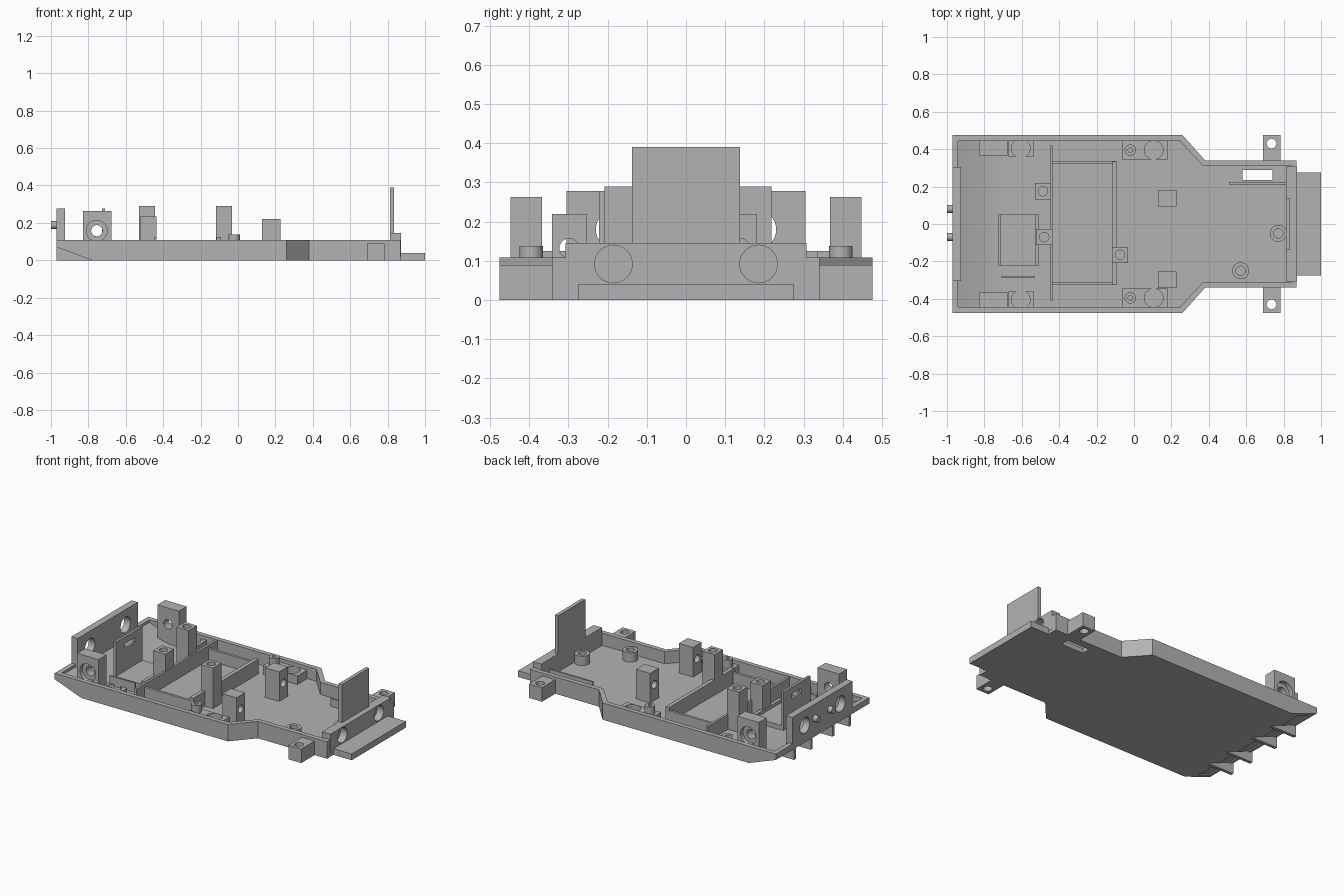
import bpy, bmesh, math
from mathutils import Matrix

cube = bpy.data.objects.get("Cube")
if cube:
    bpy.data.objects.remove(cube, do_unlink=True)

grey = bpy.data.materials.new("plain grey")
grey.use_nodes = True
color = (0.45, 0.45, 0.45, 1)
grey.diffuse_color = color
grey.node_tree.nodes["Principled BSDF"].inputs["Base Color"].default_value = color

FLOOR = 0.03
RIM = 0.108


def make(name, bm):
    bmesh.ops.recalc_face_normals(bm, faces=bm.faces)
    mesh = bpy.data.meshes.new(name)
    bm.to_mesh(mesh)
    bm.free()
    mesh.materials.append(grey)
    ob = bpy.data.objects.new(name, mesh)
    bpy.context.collection.objects.link(ob)
    return ob


def box(name, x0, x1, y0, y1, z0, z1):
    bm = bmesh.new()
    bmesh.ops.create_cube(bm, size=1)
    for v in bm.verts:
        v.co = ((x0 + x1) / 2 + v.co.x * (x1 - x0),
                (y0 + y1) / 2 + v.co.y * (y1 - y0),
                (z0 + z1) / 2 + v.co.z * (z1 - z0))
    return make(name, bm)


def cyl(name, center, r, depth, axis="Z", r2=None):
    bm = bmesh.new()
    bmesh.ops.create_cone(bm, cap_ends=True, segments=32, radius1=r,
                          radius2=r if r2 is None else r2, depth=depth)
    turn = {"X": Matrix.Rotation(math.pi / 2, 4, "Y"),
            "Y": Matrix.Rotation(math.pi / 2, 4, "X"), "Z": Matrix()}[axis]
    bmesh.ops.transform(bm, matrix=Matrix.Translation(center) @ turn, verts=bm.verts)
    return make(name, bm)


def prism(name, points, lo, hi, plane="XY"):
    """Extrude a profile along z (XY) or along y (XZ)."""
    bm = bmesh.new()
    place = (lambda a, b, c: (a, b, c)) if plane == "XY" else (lambda a, b, c: (a, c, b))
    face = bm.faces.new([bm.verts.new(place(a, b, lo)) for a, b in points])
    ext = bmesh.ops.extrude_face_region(bm, geom=[face])
    for g in ext["geom"]:
        if isinstance(g, bmesh.types.BMVert):
            g.co = place(g.co.x, g.co.y if plane == "XY" else g.co.z, hi)
    return make(name, bm)


def cut(ob, *cutters):
    for c in cutters:
        c.hide_render = True
        mod = ob.modifiers.new("cut", "BOOLEAN")
        mod.operation, mod.solver, mod.object = "DIFFERENCE", "EXACT", c
        bpy.context.view_layer.objects.active = ob
        bpy.ops.object.modifier_apply(modifier=mod.name)
        bpy.data.objects.remove(c, do_unlink=True)
    return ob


def mirrored(half):
    return half + [(x, -y) for x, y in reversed(half)]


# Chassis tray with a raked underside at one end
outer = mirrored([(-0.97, 0.475), (0.26, 0.475), (0.38, 0.34), (0.87, 0.34)])
inner = mirrored([(-0.94, 0.445), (0.245, 0.445), (0.368, 0.31), (0.84, 0.31)])
tray = prism("chassis_tray", outer, 0, RIM)
cut(tray, prism("cavity", inner, FLOOR, 0.3),
    prism("rake", [(-1.1, -0.05), (-0.646, -0.05), (-0.78, 0), (-0.97, 0.07), (-1.1, 0.118)],
          -0.6, 0.6, "XZ"),
    box("floor_slot", 0.58, 0.74, 0.235, 0.29, -0.1, 0.1))
prism("inner_ramp", [(-0.95, 0.07), (-0.78, 0.008), (-0.68, 0.02), (-0.68, FLOOR), (-0.75, 0.034),
                     (-0.8, 0.044), (-0.86, 0.062), (-0.95, 0.095)], -0.455, 0.455, "XZ")
for y in (-0.28, -0.11, 0.11, 0.28):
    prism("skid_fin", [(-0.97, 0), (-0.78, 0), (-0.97, 0.075)], y - 0.01, y + 0.01, "XZ")

# Bumper plate, end wall and tall upright
box("bumper_plate", 0.86, 1.0, -0.275, 0.275, 0, 0.04)
wall = box("end_wall", 0.812, 0.871, -0.307, 0.307, 0.02, 0.145)
for y in (-0.185, 0.185):
    cut(wall, cyl("light_hole", (0.86, y, 0.092), 0.048, 0.07, "X"))
    cut(tray, cyl("light_hole", (0.86, y, 0.092), 0.048, 0.07, "X"))
box("tall_upright", 0.812, 0.835, -0.138, 0.138, 0.1, 0.39)

# Panel at the raked end with two openings and two pegs
panel = box("end_panel", -0.97, -0.925, -0.305, 0.305, 0.075, 0.278)
for y in (-0.18, 0.18):
    cut(panel, cyl("panel_hole", (-0.95, y, 0.18), 0.05, 0.2, "X"))
for y in (-0.07, 0.08):
    cyl("panel_peg", (-0.98, y, 0.188), 0.021, 0.04, "X")

# Parts repeated on both sides
for s in (-1, 1):
    def side_box(name, x0, x1, a, b, z0, z1):
        return box(name, x0, x1, min(s * a, s * b), max(s * a, s * b), z0, z1)

    tab = side_box("side_tab", 0.69, 0.782, 0.33, 0.475, 0, 0.09)
    cut(tab, cyl("tab_hole", (0.735, s * 0.43, 0.05), 0.026, 0.3))
    bracket = side_box("axle_bracket", -0.83, -0.677, 0.367, 0.447, 0.02, 0.263)
    cut(bracket, cyl("axle_hole", (-0.755, s * 0.4, 0.158), 0.03, 0.3, "Y"),
        cyl("axle_recess", (-0.755, s * 0.45, 0.158), 0.056, 0.06, "Y"))
    pad = side_box("short_pad", -0.67, -0.535, 0.36, 0.447, 0.02, 0.085)
    cut(pad, cyl("pad_hole", (-0.605, s * 0.405, 0.1), 0.05, 0.14))
    long_pad = side_box("long_pad", -0.065, 0.18, 0.345, 0.447, 0.02, 0.085)
    cut(long_pad, cyl("pad_hole", (0.105, s * 0.395, 0.1), 0.05, 0.14))
    stud = cyl("pad_stud", (-0.02, s * 0.395, 0.105), 0.03, 0.066)
    cut(stud, cyl("stud_hole", (-0.02, s * 0.395, 0.14), 0.012, 0.04))

# Square screw posts
for x, y, z in ((-0.487, 0.175, 0.29), (-0.48, -0.07, 0.235), (-0.075, -0.165, 0.29)):
    post = box("screw_post", x - 0.043, x + 0.043, y - 0.043, y + 0.043, 0.02, z)
    cut(post, cyl("screw_hole", (x, y, z), 0.025, 0.1))

# Posts with cross holes
for y in (0.137, -0.298):
    post = box("cross_hole_post", 0.128, 0.228, y - 0.044, y + 0.044, 0.02, 0.22)
    cut(post, cyl("cross_hole", (0.18, y, 0.132), 0.025, 0.3, "X"))

# Battery compartment frame
box("frame_cross_wall", -0.45, -0.435, -0.41, 0.42, 0.02, 0.125)
box("frame_far_wall", -0.116, -0.09, -0.325, 0.335, 0.02, 0.125)
for y in (-0.318, 0.328):
    box("frame_side_wall", -0.44, -0.1, y - 0.008, y + 0.008, 0.02, 0.105)

# Slotted circuit plate with low tray and rib
plate = box("slotted_plate", -0.728, -0.712, -0.222, 0.05, 0.02, 0.278)
cut(plate, box("plate_slot", -0.8, -0.65, -0.13, -0.03, 0.205, 0.235))
box("low_platform", -0.715, -0.53, -0.222, 0.05, 0.02, 0.06)
box("platform_lip", -0.53, -0.508, -0.222, 0.05, 0.02, 0.08)
box("low_rib", -0.71, -0.53, -0.287, -0.277, 0.02, 0.09)

# Ring bosses and rib on the narrow floor
for x, y in ((0.772, -0.05), (0.57, -0.25)):
    boss = cyl("ring_boss", (x, y, 0.055), 0.045, 0.07)
    cut(boss, cyl("boss_hole", (x, y, 0.09), 0.025, 0.1))
box("floor_rib", 0.508, 0.812, 0.212, 0.224, 0.02, 0.08)

# Smooth round surfaces while keeping edges sharp
for ob in bpy.context.collection.objects:
    if ob.type == "MESH" and ob.data.materials and ob.data.materials[0] == grey:
        bpy.ops.object.select_all(action="DESELECT")
        ob.select_set(True)
        bpy.context.view_layer.objects.active = ob
        bpy.ops.object.shade_smooth_by_angle(angle=math.radians(30))
